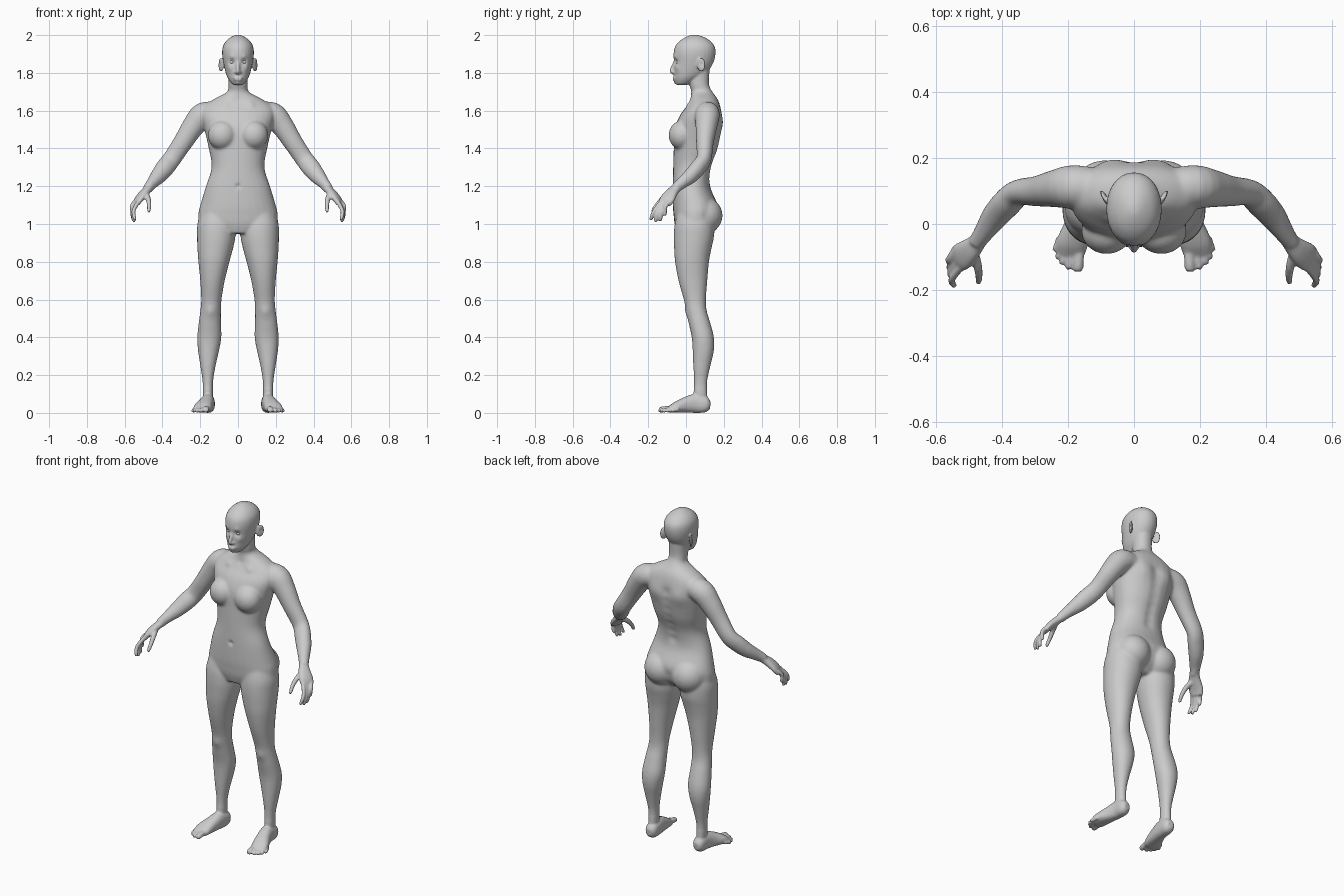
import bpy, bmesh, math
from mathutils import Vector, Matrix

bm = bmesh.new()
X, Y, Z = Vector((1, 0, 0)), Vector((0, 1, 0)), Vector((0, 0, 1))


def spline(rows, steps=4):
    """Catmull-Rom resampling of rows of numbers."""
    out = []
    for i in range(len(rows) - 1):
        p0, p1 = rows[max(i - 1, 0)], rows[i]
        p2, p3 = rows[i + 1], rows[min(i + 2, len(rows) - 1)]
        for k in range(steps):
            t = k / steps
            out.append([0.5 * (2 * b + (c - a) * t + (2 * a - 5 * b + 4 * c - d) * t * t
                               + (3 * b - a - 3 * c + d) * t ** 3)
                        for a, b, c, d in zip(p0, p1, p2, p3)])
    return out + [list(rows[-1])]


def loft(rows, ref, tangent=None, power=2.0, mirror=True, n=28):
    """Skin of ellipse-like rings; each row is x, y, z, radius across, radius along ref."""
    rows = spline(rows)
    for side in ((1, -1) if mirror else (1,)):
        rings = []
        for i, (x, y, z, ra, rb) in enumerate(rows):
            t = tangent
            if t is None:
                t = (Vector(rows[min(i + 1, len(rows) - 1)][:3]) - Vector(rows[max(i - 1, 0)][:3])).normalized()
            b = (ref - t * ref.dot(t)).normalized()
            a = t.cross(b)
            ring = []
            for k in range(n):
                c, s = math.cos(2 * math.pi * k / n), math.sin(2 * math.pi * k / n)
                c = math.copysign(abs(c) ** (2 / power), c)
                s = math.copysign(abs(s) ** (2 / power), s)
                p = Vector((x, y, z)) + a * (c * max(ra, .002)) + b * (s * max(rb, .002))
                ring.append(bm.verts.new((p.x * side, p.y, p.z)))
            rings.append(ring)
        for r, q in zip(rings, rings[1:]):
            for k in range(n):
                bm.faces.new((r[k], r[(k + 1) % n], q[(k + 1) % n], q[k]))
        bm.faces.new(rings[0])
        bm.faces.new(rings[-1])


def stack(rows, power=2.0, mirror=False):
    """Horizontal rings; each row is z, x min, x max, y front, y back."""
    loft([((a + b) / 2, (f + k) / 2, z, (b - a) / 2, (k - f) / 2) for z, a, b, f, k in rows],
         Y, Z, power, mirror)


def ball(center, radii, turn=0.0):
    """Mirrored pair of ellipsoids."""
    for s in (1, -1):
        m = (Matrix.Translation((center[0] * s, center[1], center[2]))
             @ Matrix.Rotation(turn * s, 4, 'Z') @ Matrix.Diagonal((*radii, 1)))
        bmesh.ops.create_uvsphere(bm, u_segments=24, v_segments=14, radius=1, matrix=m)


# torso and neck
torso = [(.95, .10, -.045, .10), (1.0, .20, -.06, .15), (1.05, .21, -.066, .165),
         (1.1, .20, -.07, .168), (1.2, .17, -.07, .128), (1.3, .14, -.068, .135),
         (1.4, .155, -.065, .17), (1.5, .178, -.06, .188), (1.57, .195, -.035, .188),
         (1.62, .185, 0, .182), (1.66, .13, .02, .168), (1.70, .058, .028, .14),
         (1.74, .05, .018, .122), (1.82, .052, .01, .125)]
stack([(z, -w, w, f, k) for z, w, f, k in torso], 2.2)
ball((.083, -.022, 1.47), (.077, .07, .078))
ball((.09, .093, 1.045), (.1, .101, .1))

# head
head = [(1.735, .02, -.045, .0), (1.745, .035, -.055, .03), (1.77, .053, -.062, .07),
        (1.80, .065, -.064, .11), (1.85, .077, -.064, .143), (1.9, .084, -.066, .156),
        (1.94, .08, -.057, .152), (1.97, .062, -.032, .128), (1.99, .036, 0, .095),
        (2.001, .012, .03, .06)]
stack([(z, -w, w, f, k) for z, w, f, k in head], 2.1)
ball((.09, .08, 1.843), (.008, .026, .037), -.55)
loft([(0, -.055, 1.872, .006, .007), (0, -.067, 1.84, .009, .009),
      (0, -.076, 1.81, .012, .011), (0, -.066, 1.797, .006, .01)], X, mirror=False)
ball((.010, -.066, 1.803), (.009, .011, .008))
ball((.008, -.06, 1.774), (.017, .011, .006))
ball((.006, -.059, 1.763), (.015, .011, .006))

# legs
stack([(1.08, .03, .19, -.04, .14), (1.0, .012, .215, -.06, .15), (.93, .014, .217, -.065, .148),
       (.87, .026, .215, -.063, .135), (.8, .045, .21, -.058, .122), (.7, .07, .2, -.04, .113),
       (.6, .087, .195, -.012, .106), (.54, .09, .2, .003, .11), (.48, .09, .208, .013, .128),
       (.4, .088, .216, .03, .148), (.33, .1, .212, .035, .148), (.25, .118, .2, .038, .13),
       (.17, .131, .188, .042, .113), (.1, .133, .186, .04, .112), (.05, .135, .182, .04, .115)],
      2.1, True)

# feet and toes
loft([(.155, .128, .042, .02, .018), (.157, .105, .044, .042, .034), (.16, .05, .05, .05, .036),
      (.17, 0, .042, .042, .04), (.185, -.05, .03, .03, .047), (.192, -.08, .02, .02, .045),
      (.195, -.098, .015, .012, .036)], X, power=2.3)
for x0, y0, x1, y1, r in ((.166, -.08, .17, -.145, .0155), (.188, -.08, .198, -.138, .0115),
                          (.206, -.07, .217, -.124, .011), (.218, -.06, .23, -.106, .011),
                          (.226, -.04, .238, -.082, .0105)):
    loft([(x0, y0, r + .008, r, r), (x0 * .4 + x1 * .6, y0 * .4 + y1 * .6, r + .004, r, r),
          (x1, y1 + .006, r, r * .9, r), (x1, y1, r, r * .5, r * .6)], X, n=14)

# arms
loft([(.09, .112, 1.59, .05, .05), (.18, .113, 1.58, .066, .066), (.235, .108, 1.52, .06, .058),
      (.29, .1, 1.435, .052, .047), (.35, .095, 1.345, .049, .04), (.385, .065, 1.30, .05, .042),
      (.42, .025, 1.255, .043, .04), (.455, -.025, 1.215, .031, .031),
      (.478, -.058, 1.187, .026, .025)], Y)

# hands, fingers and thumbs
loft([(.465, -.04, 1.2, .022, .025), (.482, -.062, 1.18, .021, .029), (.502, -.082, 1.158, .021, .037),
      (.525, -.1, 1.13, .018, .042), (.54, -.112, 1.102, .012, .036)], Vector((.35, .93, 0)), power=2.3)
for i, tip in enumerate((1.02, 1.01, 1.015, 1.045)):
    t = i / 3
    loft([(.526 + .018 * t, -.132 + .052 * t, 1.12, .011, .0105),
          (.553 + .009 * t, -.168 + .06 * t, tip + .05, .0108, .0105),
          (.548 + .011 * t, -.184 + .074 * t, tip + .012, .0095, .0095),
          (.544 + .011 * t, -.187 + .076 * t, tip, .006, .006)], Y, n=14)
loft([(.492, -.075, 1.165, .017, .017), (.476, -.122, 1.135, .014, .014),
      (.471, -.155, 1.1, .0115, .0115), (.472, -.174, 1.072, .0095, .0095),
      (.473, -.178, 1.062, .006, .006)], X, n=14)

# fuse all parts into one skin
bmesh.ops.recalc_face_normals(bm, faces=bm.faces)
mesh = bpy.data.meshes.new("body")
bm.to_mesh(mesh)
bm.free()
body = bpy.data.objects.new("body", mesh)
bpy.context.collection.objects.link(body)


def bake(ob):
    data = bpy.data.meshes.new_from_object(ob.evaluated_get(bpy.context.evaluated_depsgraph_get()))
    ob.modifiers.clear()
    ob.data = data


fuse = body.modifiers.new("fuse", 'REMESH')
fuse.mode = 'VOXEL'
fuse.voxel_size = .0055
bake(body)

# soften the joins, strongly on the trunk and limbs, lightly on face, hands and feet
soft = body.vertex_groups.new(name="soft")
soft.add([v.index for v in body.data.vertices
          if .13 < v.co.z < 1.72 and abs(v.co.x) < .45], 1.0, 'REPLACE')
for group, count in (("soft", 22), ("", 3)):
    mod = body.modifiers.new("soften", 'SMOOTH')
    mod.factor, mod.iterations, mod.vertex_group = .5, count, group
bake(body)

# sculpted details: x, y, z, radius, push in x, push in y
dabs = [(.031, -.058, 1.86, .016, 0, .011), (.034, -.055, 1.884, .014, 0, -.004),
        (.045, -.045, 1.825, .018, .002, -.004), (0, -.055, 1.747, .013, 0, -.006),
        (0, -.068, 1.2, .013, 0, .008), (.08, .18, 1.54, .055, 0, .012),
        (.145, .0, .535, .032, 0, -.008), (.07, .01, 1.635, .022, 0, -.007),
        (.1, .085, 1.845, .014, -.005, 0), (0, .03, 1.65, .02, 0, .006)]
dabs += [(0, .125 + .06 * k / 6, 1.25 + .05 * k, .028, 0, -.007) for k in range(7)]
for x, y, z, r, dx, dy in dabs:
    for s in ((1, -1) if x else (1,)):
        c = Vector((x * s, y, z))
        for v in body.data.vertices:
            if abs(v.co.z - z) < 2 * r:
                d = (v.co - c).length_squared / (r * r)
                if d < 4:
                    f = math.exp(-d)
                    v.co.x += dx * s * f
                    v.co.y += dy * f
for p in body.data.polygons:
    p.use_smooth = True

# eyes
for s, side in ((1, "left"), (-1, "right")):
    bpy.ops.mesh.primitive_uv_sphere_add(segments=24, ring_count=14, radius=.014,
                                         location=(.031 * s, -.037, 1.858))
    bpy.context.object.name = "eye_" + side
    bpy.ops.object.shade_smooth()
